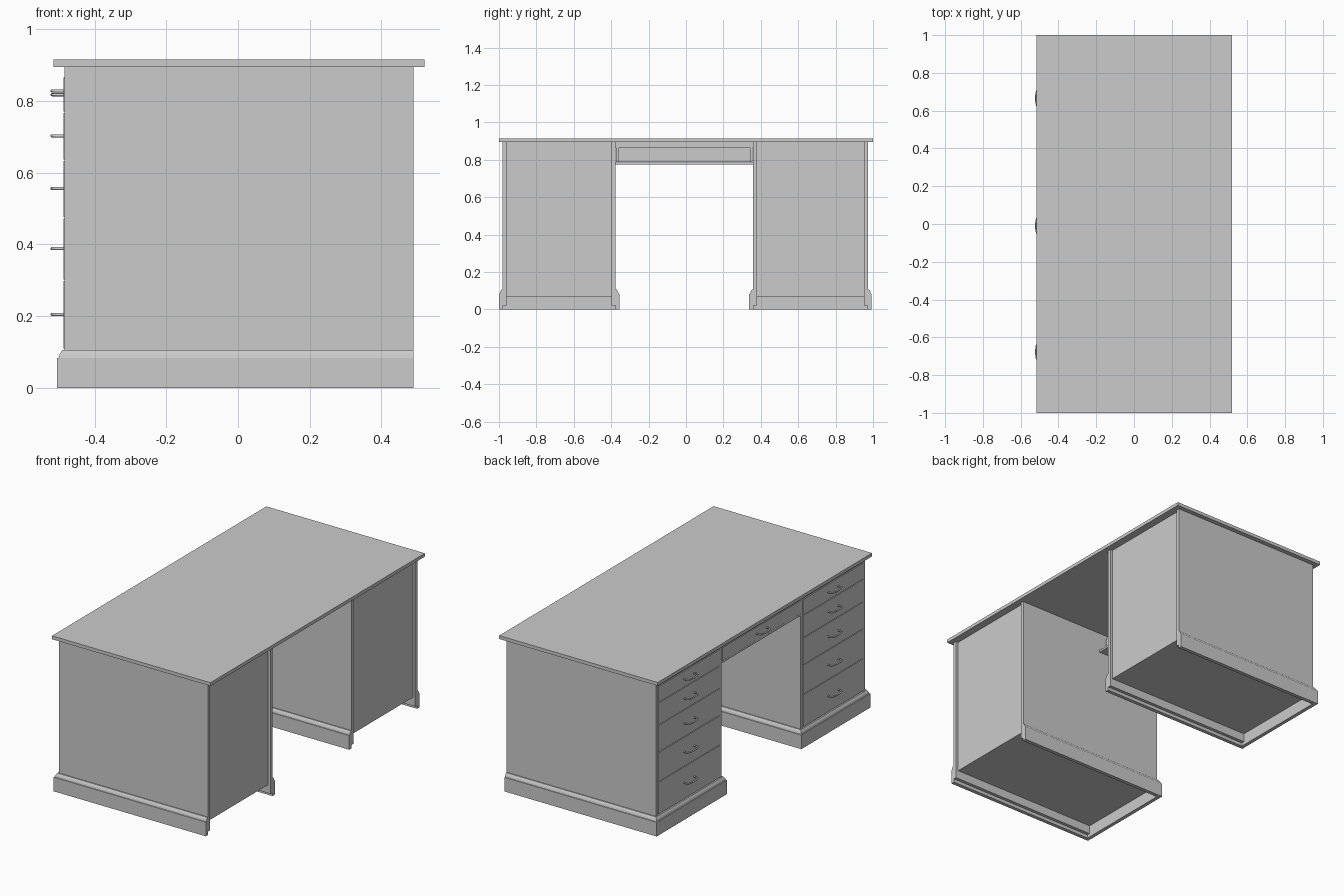
import bpy, bmesh

if "Cube" in bpy.data.objects:
    bpy.data.objects.remove(bpy.data.objects["Cube"], do_unlink=True)

# One plain grey finish
grey = bpy.data.materials.new("plain_grey")
grey.use_nodes = True
COLOUR = (0.6, 0.6, 0.6, 1)
grey.diffuse_color = COLOUR
grey.node_tree.nodes["Principled BSDF"].inputs["Base Color"].default_value = COLOUR

FRONT, BACK = -0.484, 0.49        # drawer side and open side of the carcass
TOP = 0.895                       # underside of the desktop
PANEL = 0.021                     # board thickness


def finish(name, data):
    data.materials.append(grey)
    ob = bpy.data.objects.new(name, data)
    bpy.context.collection.objects.link(ob)
    return ob


def mesh_object(name, bm):
    bmesh.ops.recalc_face_normals(bm, faces=bm.faces)
    me = bpy.data.meshes.new(name)
    bm.to_mesh(me)
    bm.free()
    return finish(name, me)


def box(name, x, y, z):
    """Board spanning the given (low, high) ranges."""
    bm = bmesh.new()
    bmesh.ops.create_cube(bm, size=1)
    for v in bm.verts:
        v.co = [r[0] if c < 0 else r[1] for c, r in zip(v.co, (x, y, z))]
    return mesh_object(name, bm)


def plinth(name, y0, y1):
    """Moulded skirting swept round three sides with mitred corners."""
    profile = [(-0.002, 0), (0.02, 0), (0.02, 0.083), (0.016, 0.084),
               (0.013, 0.094), (0.006, 0.106), (-0.002, 0.106)]
    bm = bmesh.new()
    rings = [[], [], [], []]
    for o, z in profile:
        path = [(BACK, y0 - o), (FRONT - o, y0 - o), (FRONT - o, y1 + o), (BACK, y1 + o)]
        for ring, (x, y) in zip(rings, path):
            ring.append(bm.verts.new((x, y, z)))
    n = len(profile)
    for a, b in zip(rings, rings[1:]):
        for i in range(n):
            j = (i + 1) % n
            bm.faces.new((a[i], a[j], b[j], b[i]))
    bm.faces.new(rings[0])
    bm.faces.new(rings[-1])
    return mesh_object(name, bm)


def handle(name, y, z):
    """Bowed bar pull lying level across a drawer front."""
    half = [(0.002, 0.046), (-0.018, 0.048), (-0.028, 0.043), (-0.033, 0.03), (-0.0345, 0.014)]
    pts = half + [(x, -w) for x, w in reversed(half)]
    cu = bpy.data.curves.new(name, 'CURVE')
    cu.dimensions = '3D'
    cu.bevel_depth = 0.0045
    cu.bevel_resolution = 2
    cu.use_fill_caps = True
    sp = cu.splines.new('POLY')
    sp.points.add(len(pts) - 1)
    for p, (x, w) in zip(sp.points, pts):
        p.co = (FRONT + x, y + w, z, 1)
    sp.use_smooth = True
    return finish(name, cu)


def drawer_front(name, y, z):
    """Slightly proud drawer face with its pull."""
    box(name, (FRONT - 0.002, FRONT + 0.014), y, z)
    handle(name + "_handle", sum(y) / 2, sum(z) / 2 + 0.001)


# Desktop
box("desktop", (-0.515, 0.52), (-1, 1), (TOP, 0.915))

# Two drawer pedestals
levels = [0.108, 0.3, 0.475, 0.635, 0.768, 0.865]
for side, y0, y1 in (("right", -0.98, -0.376), ("left", 0.358, 0.973)):
    inner = (y0 + PANEL, y1 - PANEL)
    box(side + "_lower_side_panel", (FRONT, BACK), (y0, y0 + PANEL), (0.02, TOP))
    box(side + "_upper_side_panel", (FRONT, BACK), (y1 - PANEL, y1), (0.02, TOP))
    box(side + "_back_panel", (0.462, 0.475), inner, (0.07, TOP))
    box(side + "_bottom_panel", (FRONT, 0.475), inner, (0.07, 0.085))
    box(side + "_drawer_backing", (FRONT + 0.01, FRONT + 0.022), inner, (0.07, TOP))
    box(side + "_top_rail", (FRONT, FRONT + 0.02), inner, (0.867, TOP))
    box(side + "_bottom_rail", (FRONT, FRONT + 0.02), inner, (0.07, 0.106))
    plinth(side + "_plinth", y0, y1)
    for i, (lo, hi) in enumerate(zip(levels, levels[1:])):
        drawer_front(f"{side}_drawer_{i + 1}", (inner[0] + 0.002, inner[1] - 0.002),
                     (lo + 0.002, hi - 0.002))

# Centre drawer over the kneehole
gap = (-0.376, 0.358)
box("centre_rail", (FRONT, FRONT + 0.02), gap, (0.867, TOP))
box("centre_shelf", (FRONT, -0.065), gap, (0.775, 0.787))
drawer_front("centre_drawer", (gap[0] + 0.003, gap[1] - 0.003), (0.789, 0.865))
box("centre_drawer_box", (FRONT + 0.012, -0.1), (gap[0] + 0.014, gap[1] - 0.014), (0.788, 0.865))
